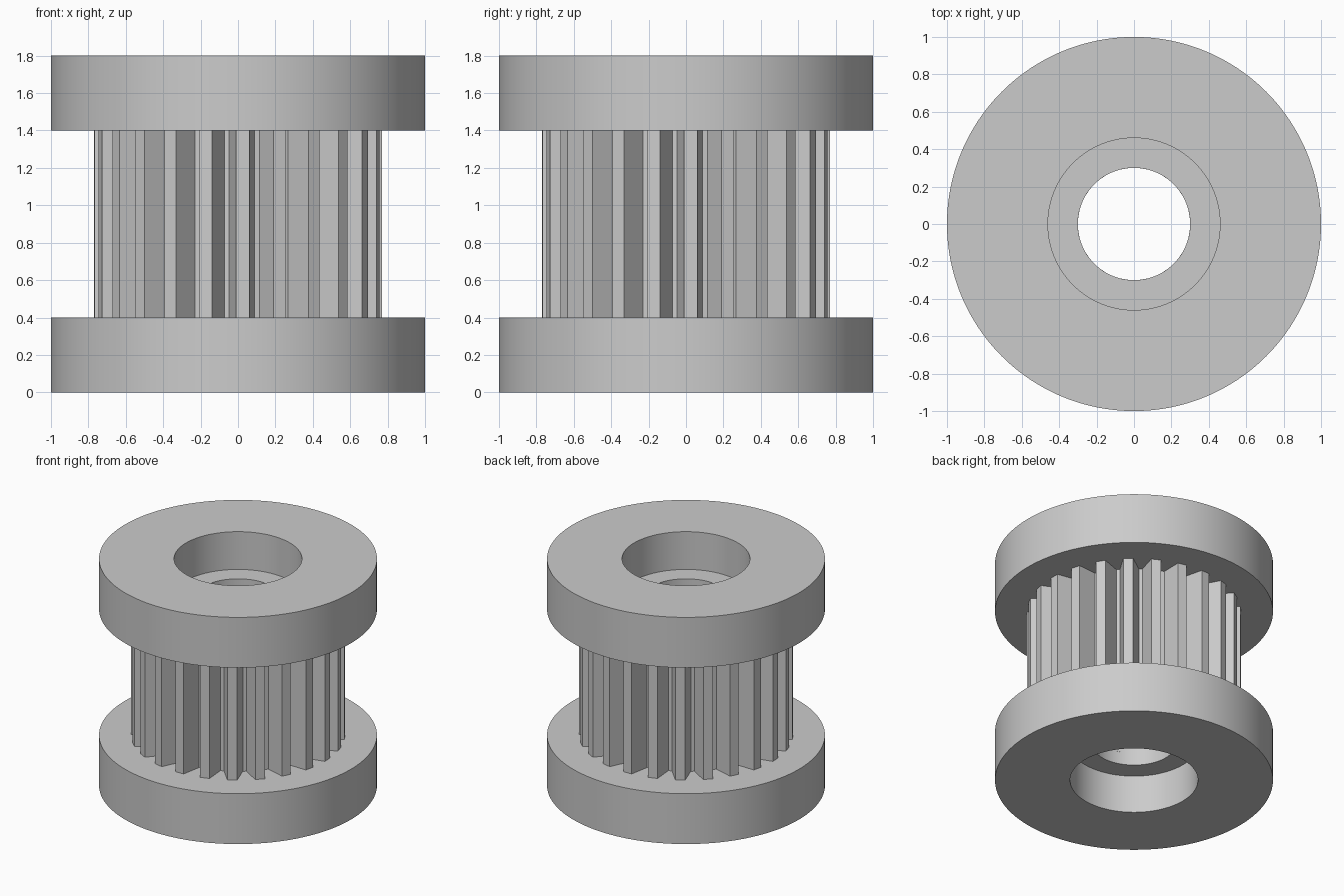
import bpy
import bmesh
import math

cube = bpy.data.objects.get("Cube")
if cube:
    bpy.data.objects.remove(cube, do_unlink=True)

TEETH = 24
SEGMENTS = 192
FLANGE_RADIUS, SEAT_RADIUS, BORE_RADIUS = 1.0, 0.46, 0.30
TIP_RADIUS, ROOT_RADIUS = 0.77, 0.62
HEIGHT, FLANGE_HEIGHT, SEAT_DEPTH = 1.8, 0.4, 0.3

grey = bpy.data.materials.new("plain grey")
grey.use_nodes = True
grey.diffuse_color = (0.6, 0.6, 0.6, 1)
grey.node_tree.nodes["Principled BSDF"].inputs["Base Color"].default_value = (0.6, 0.6, 0.6, 1)


def circle(radius, z, count=SEGMENTS):
    """Ring of evenly spaced points."""
    step = math.tau / count
    return [(radius * math.sin(i * step), -radius * math.cos(i * step), z) for i in range(count)]


def toothed_ring(z):
    """Ring of trapezoid teeth: two tip corners and two root corners each."""
    corners = ((-2.6, TIP_RADIUS), (2.6, TIP_RADIUS), (6.3, ROOT_RADIUS), (8.7, ROOT_RADIUS))
    points = []
    for tooth in range(TEETH):
        centre = 1.9 + tooth * 360 / TEETH
        for offset, radius in corners:
            a = math.radians(centre + offset)
            points.append((radius * math.sin(a), -radius * math.cos(a), z))
    return points


def closed_solid(name, rings):
    """Join each ring to the next, and the last to the first."""
    bm = bmesh.new()
    loops = [[bm.verts.new(p) for p in ring] for ring in rings]
    for lower, upper in zip(loops, loops[1:] + loops[:1]):
        n = len(lower)
        for i in range(n):
            j = (i + 1) % n
            bm.faces.new((lower[i], lower[j], upper[j], upper[i]))
    bmesh.ops.recalc_face_normals(bm, faces=bm.faces)
    mesh = bpy.data.meshes.new(name)
    bm.to_mesh(mesh)
    bm.free()
    mesh.materials.append(grey)
    obj = bpy.data.objects.new(name, mesh)
    bpy.context.collection.objects.link(obj)
    bpy.ops.object.select_all(action="DESELECT")
    obj.select_set(True)
    bpy.context.view_layer.objects.active = obj
    bpy.ops.object.shade_smooth_by_angle(angle=math.radians(25))


# Flanges with a stepped bearing seat, mirrored top and bottom
flange_profile = (
    (FLANGE_RADIUS, 0),
    (FLANGE_RADIUS, FLANGE_HEIGHT),
    (BORE_RADIUS, FLANGE_HEIGHT),
    (BORE_RADIUS, SEAT_DEPTH),
    (SEAT_RADIUS, SEAT_DEPTH),
    (SEAT_RADIUS, 0),
)
closed_solid("bottom_flange", [circle(r, z) for r, z in flange_profile])
closed_solid("top_flange", [circle(r, HEIGHT - z) for r, z in flange_profile])

# Toothed core with the bore running through it
low, high = FLANGE_HEIGHT, HEIGHT - FLANGE_HEIGHT
bore_count = TEETH * 4
closed_solid("toothed_core", [
    toothed_ring(low),
    toothed_ring(high),
    circle(BORE_RADIUS, high, bore_count),
    circle(BORE_RADIUS, low, bore_count),
])
